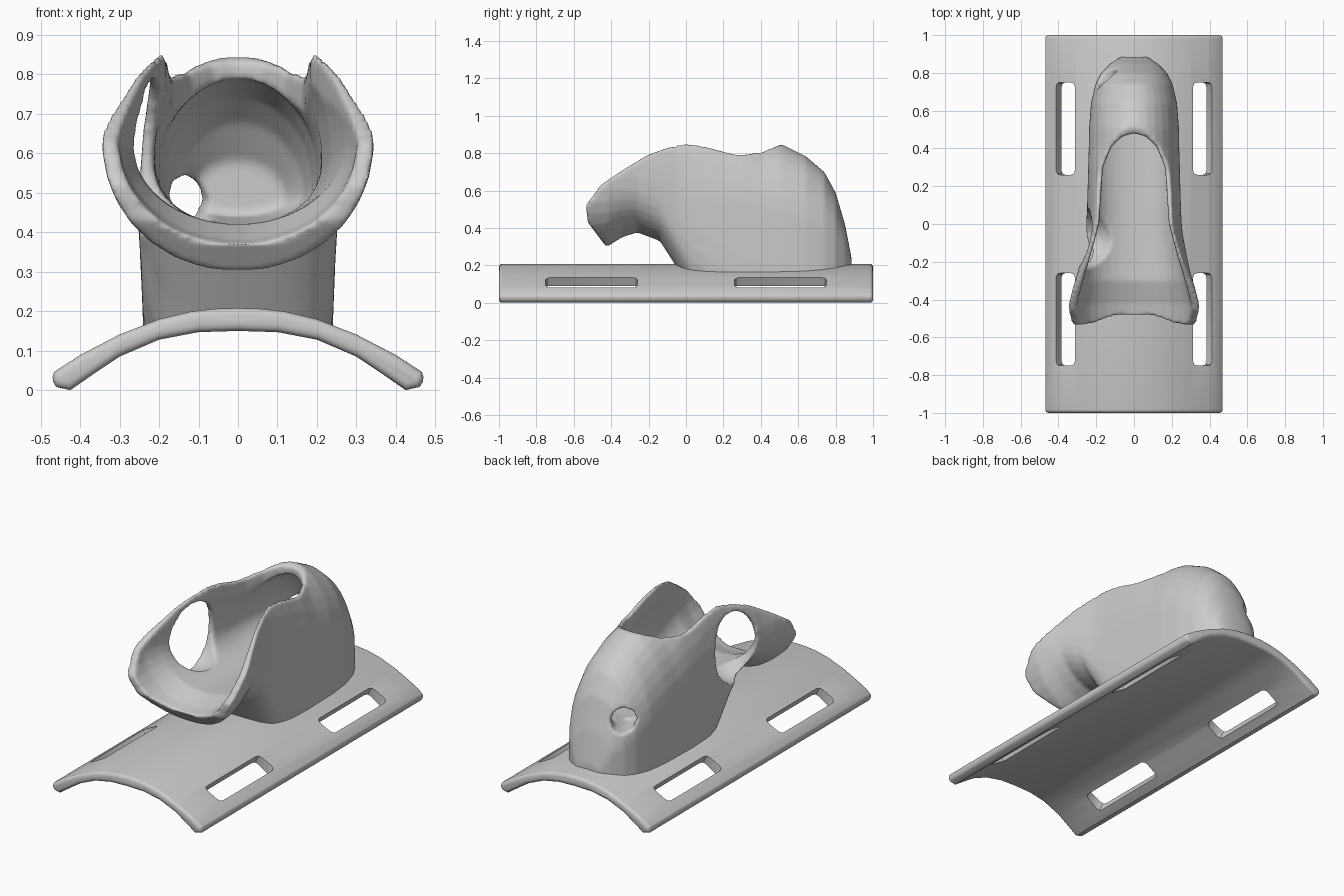
import bpy, bmesh, math
from mathutils import Vector

if "Cube" in bpy.data.objects:
    bpy.data.objects.remove(bpy.data.objects["Cube"])


def new_obj(name, bm):
    bmesh.ops.recalc_face_normals(bm, faces=bm.faces)
    me = bpy.data.meshes.new(name)
    bm.to_mesh(me)
    bm.free()
    ob = bpy.data.objects.new(name, me)
    bpy.context.collection.objects.link(ob)
    return ob


def loft(name, rows, n=32):
    """Sections across y: (y, bottom z, half width, z of widest, top z, bottom squareness)."""
    bm = bmesh.new()
    rings = []
    for y, zb, w, zm, zt, e in rows:
        ring = []
        for i in range(n):
            a = 2 * math.pi * (i + .5) / n
            c, s = math.cos(a), math.sin(a)
            k = 2 / e if s < 0 else 1
            h = (zt - zm) if s > 0 else (zb - zm)
            ring.append(bm.verts.new((math.copysign(abs(c) ** k, c) * w, y, zm + h * abs(s) ** k)))
        rings.append(ring)
    for r, q in zip(rings, rings[1:]):
        for i in range(n):
            j = (i + 1) % n
            bm.faces.new((r[i], r[j], q[j], q[i]))
    bm.faces.new(rings[0])
    bm.faces.new(rings[-1])
    return new_obj(name, bm)


def prism(name, pts, depth):
    """Extrude a closed outline of 3D points along a vector."""
    bm = bmesh.new()
    f = bm.faces.new([bm.verts.new(p) for p in pts])
    g = bmesh.ops.extrude_face_region(bm, geom=[f])
    bmesh.ops.translate(bm, vec=depth, verts=[v for v in g['geom'] if isinstance(v, bmesh.types.BMVert)])
    return new_obj(name, bm)


def apply(ob, kind, **props):
    bpy.context.view_layer.objects.active = ob
    m = ob.modifiers.new(kind, kind)
    for k, v in props.items():
        setattr(m, k, v)
    bpy.ops.object.modifier_apply(modifier=m.name)


def boolean(ob, cutter, op='DIFFERENCE'):
    apply(ob, 'BOOLEAN', operation=op, object=cutter, solver='EXACT')
    bpy.data.objects.remove(cutter)


def mirrored(half):
    """Half outline at x >= 0, closed across x = 0."""
    return half + [(-x, v) for x, v in reversed(half) if x > 0]


def finish(ob, angle):
    bpy.ops.object.select_all(action='DESELECT')
    ob.select_set(True)
    bpy.context.view_layer.objects.active = ob
    bpy.ops.object.shade_smooth_by_angle(angle=math.radians(angle))


def ellipsoid(name, loc, radii):
    bpy.ops.mesh.primitive_uv_sphere_add(segments=20, ring_count=12, location=loc)
    ob = bpy.context.object
    ob.name, ob.scale = name, radii
    return ob


# Arched base plate
upper = [(0, .208), (.06, .206), (.12, .199), (.2, .18), (.3, .141), (.4, .089), (.465, .047), (.475, .027)]
lower = [(.46, .008), (.425, 0), (.36, .045), (.3, .085), (.2, .128), (.1, .147), (0, .15)]
right = upper + lower
outline = right + [(-x, z) for x, z in reversed(right) if x > 0]
plate = prism('base_plate', [(x, -1, z) for x, z in outline], Vector((0, 2, 0)))
apply(plate, 'BEVEL', width=.018, segments=3, limit_method='ANGLE', angle_limit=math.radians(50))

# Four strap slots
for sx in (-1, 1):
    for sy in (-1, 1):
        bpy.ops.mesh.primitive_cube_add(size=1, location=(sx * .35, sy * .505, .085),
                                        rotation=(0, sx * math.radians(30), 0))
        slot = bpy.context.object
        slot.scale = (.115, .49, .3)
        bpy.ops.object.transform_apply(location=False, rotation=False, scale=True)
        apply(slot, 'BEVEL', width=.025, segments=2, limit_method='ANGLE')
        boolean(plate, slot)
finish(plate, 40)

# Holder: outer form with its pedestal
holder = loft('holder', [
    (-.62, .28, .35, .64, 1.0, 2), (-.42, .30, .345, .64, 1.0, 2), (-.34, .35, .325, .63, 1.02, 2),
    (-.26, .375, .30, .62, 1.05, 2), (-.14, .33, .275, .58, 1.08, 2.3), (-.05, .19, .258, .52, 1.1, 2.7),
    (.02, .08, .252, .5, 1.1, 3.2), (.15, 0, .247, .5, 1.05, 4.5), (.3, 0, .243, .5, .95, 7),
    (.4, 0, .24, .48, .88, 8), (.51, 0, .238, .46, .85, 8), (.64, 0, .228, .42, .785, 8),
    (.74, 0, .205, .36, .70, 8), (.80, 0, .175, .32, .59, 8), (.85, 0, .125, .28, .42, 8),
    (.885, 0, .07, .2, .24, 8)])

# Trim to the side outline
side = [(1, -.1), (1, 1.3), (.6, 1.3), (.52, .85), (.4, .805), (.27, .79), (.1, .835), (0, .85),
        (-.1, .83), (-.2, .795), (-.33, .715), (-.455, .63), (-.535, .52), (-.525, .43), (-.42, .29), (-.42, -.1)]
boolean(holder, prism('side_trim', [(-.6, y, z) for y, z in side], Vector((1.2, 0, 0))), 'INTERSECT')

# Trim the pedestal to sit inside the arch
mid = mirrored([(.6, -.2), (.6, -.03), (.4, .05), (.3, .11), (.2, .15), (.1, .173), (0, .18)])
boolean(holder, prism('arch_trim', [(x, -.9, z) for x, z in mid], Vector((0, 2, 0))))

# Inner cavity, closed at the back
boolean(holder, loft('cavity', [
    (-.65, .34, .31, .64, .97, 2), (-.42, .38, .302, .64, .96, 2), (-.3, .42, .275, .63, .95, 2),
    (-.1, .42, .235, .6, .93, 2.2), (.1, .42, .212, .58, .92, 2.2), (.3, .42, .208, .56, .80, 2.2),
    (.4, .42, .204, .55, .785, 2.2), (.5, .42, .2, .54, .79, 2.2), (.62, .42, .188, .52, .745, 2.2),
    (.7, .43, .168, .5, .68, 2.2), (.77, .44, .12, .48, .58, 2)]))

# Top opening
mouth = mirrored([(.36, -.7), (.31, -.45), (.27, -.3), (.225, -.15), (.185, 0), (.175, .15), (.165, .3),
                  (.12, .41), (.06, .465), (0, .48)])
boolean(holder, prism('mouth', [(x, y, .66) for x, y in mouth], Vector((0, 0, .7))))

# Window in the left wall and small round hole at the back left
boolean(holder, ellipsoid('window', (-.22, -.08, .595), (.17, .16, .195)))
bpy.ops.mesh.primitive_cylinder_add(vertices=8, radius=.066, depth=.26, location=(-.14, .76, .48))
hole = bpy.context.object
hole.rotation_euler = Vector((-.4, .9, 0)).to_track_quat('Z', 'Y').to_euler()
boolean(holder, hole)

# Round off all the rims
apply(holder, 'REMESH', mode='VOXEL', voxel_size=.01)
apply(holder, 'SMOOTH', factor=.5, iterations=8)
finish(holder, 75)
